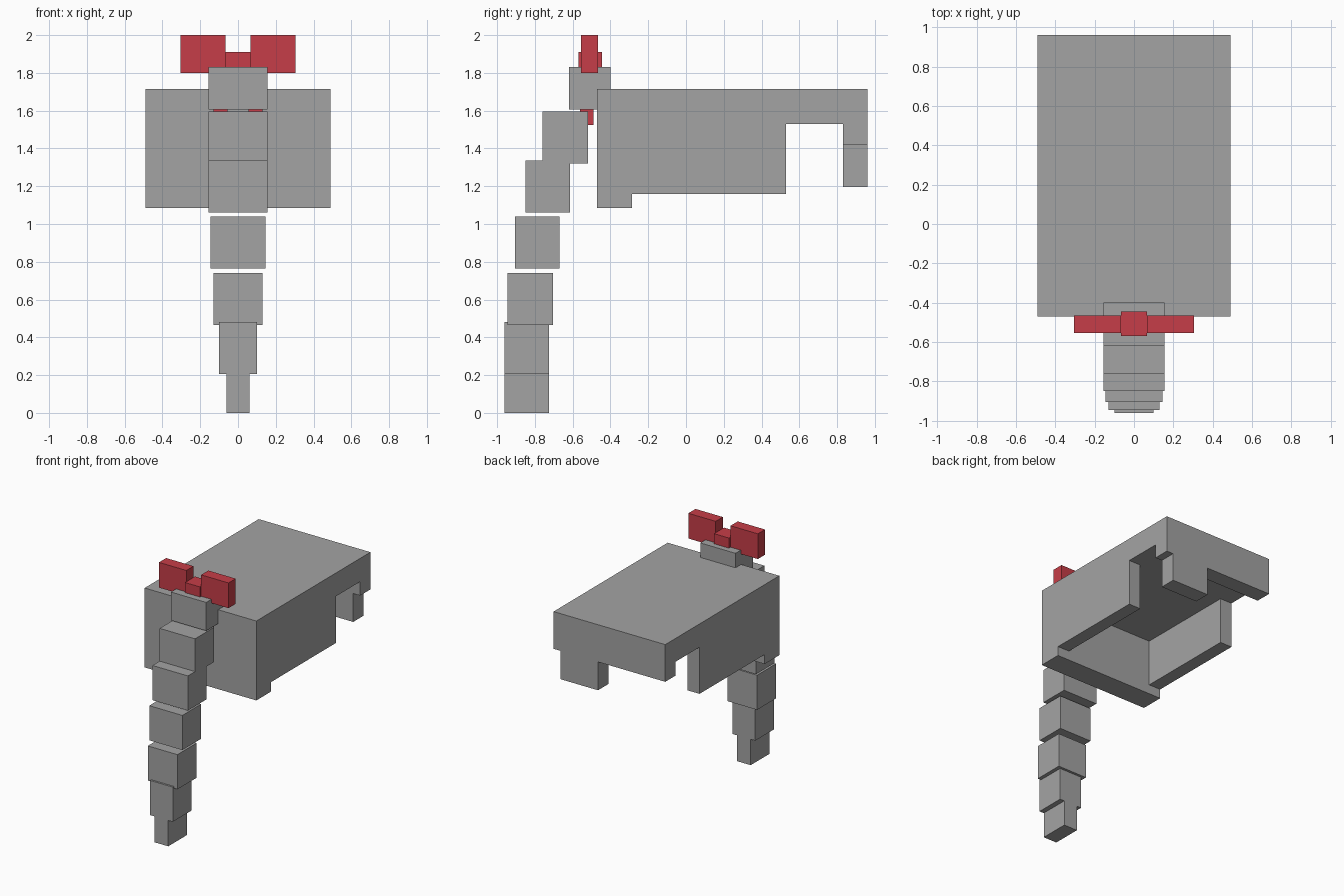
import bpy
import bmesh

cube = bpy.data.objects.get("Cube")
if cube:
    bpy.data.objects.remove(cube, do_unlink=True)


def material(name, color):
    mat = bpy.data.materials.new(name)
    mat.use_nodes = True
    mat.diffuse_color = color
    mat.node_tree.nodes["Principled BSDF"].inputs["Base Color"].default_value = color
    return mat


gray = material("stone gray", (0.37, 0.37, 0.37, 1))
red = material("ribbon red", (0.565, 0.048, 0.065, 1))


def box(name, xs, ys, zs, mat):
    """Axis-aligned block from its extents on each axis."""
    bm = bmesh.new()
    bmesh.ops.create_cube(bm, size=1)
    for v in bm.verts:
        v.co = [r[0] if c < 0 else r[1] for c, r in zip(v.co, (xs, ys, zs))]
    mesh = bpy.data.meshes.new(name)
    bm.to_mesh(mesh)
    bm.free()
    mesh.materials.append(mat)
    obj = bpy.data.objects.new(name, mesh)
    bpy.context.collection.objects.link(obj)
    return obj


def pair(name, xs, ys, zs, mat):
    """Matching blocks on the left (+x) and right (-x)."""
    box("left_" + name, xs, ys, zs, mat)
    box("right_" + name, (-xs[1], -xs[0]), ys, zs, mat)


# Hollow body: roof, thick front wall, side walls and short back wall
W, FRONT, BACK, CEIL, TOP = 0.49, -0.47, 0.96, 1.53, 1.715
box("body_roof", (-W, W), (FRONT, BACK), (CEIL, TOP), gray)
box("body_front_wall", (-W, W), (FRONT, -0.285), (1.085, CEIL), gray)
pair("body_side_wall", (0.385, W), (-0.285, 0.53), (1.16, CEIL), gray)
box("body_back_band", (-W, W), (0.83, BACK), (1.42, CEIL), gray)
box("body_back_flap", (0.10, 0.43), (0.83, BACK), (1.195, 1.42), gray)

# Trunk: half width, y range, z range, from the top down
segments = [
    (0.155, (-0.62, -0.40), (1.605, 1.83)),
    (0.155, (-0.76, -0.52), (1.32, 1.595)),
    (0.155, (-0.85, -0.615), (1.06, 1.335)),
    (0.145, (-0.905, -0.67), (0.765, 1.04)),
    (0.13, (-0.945, -0.705), (0.465, 0.74)),
    (0.10, (-0.96, -0.725), (0.205, 0.48)),
    (0.06, (-0.96, -0.725), (0, 0.205)),
]
for i, (w, ys, zs) in enumerate(segments, 1):
    box(f"trunk_segment_{i}", (-w, w), ys, zs, gray)

# Ribbon bow with two short tails
box("bow_knot", (-0.065, 0.065), (-0.57, -0.445), (1.79, 1.91), red)
pair("bow_loop", (0.065, 0.305), (-0.555, -0.465), (1.80, 2.0), red)
pair("bow_tail", (0.055, 0.13), (-0.56, -0.49), (1.525, 1.80), red)
